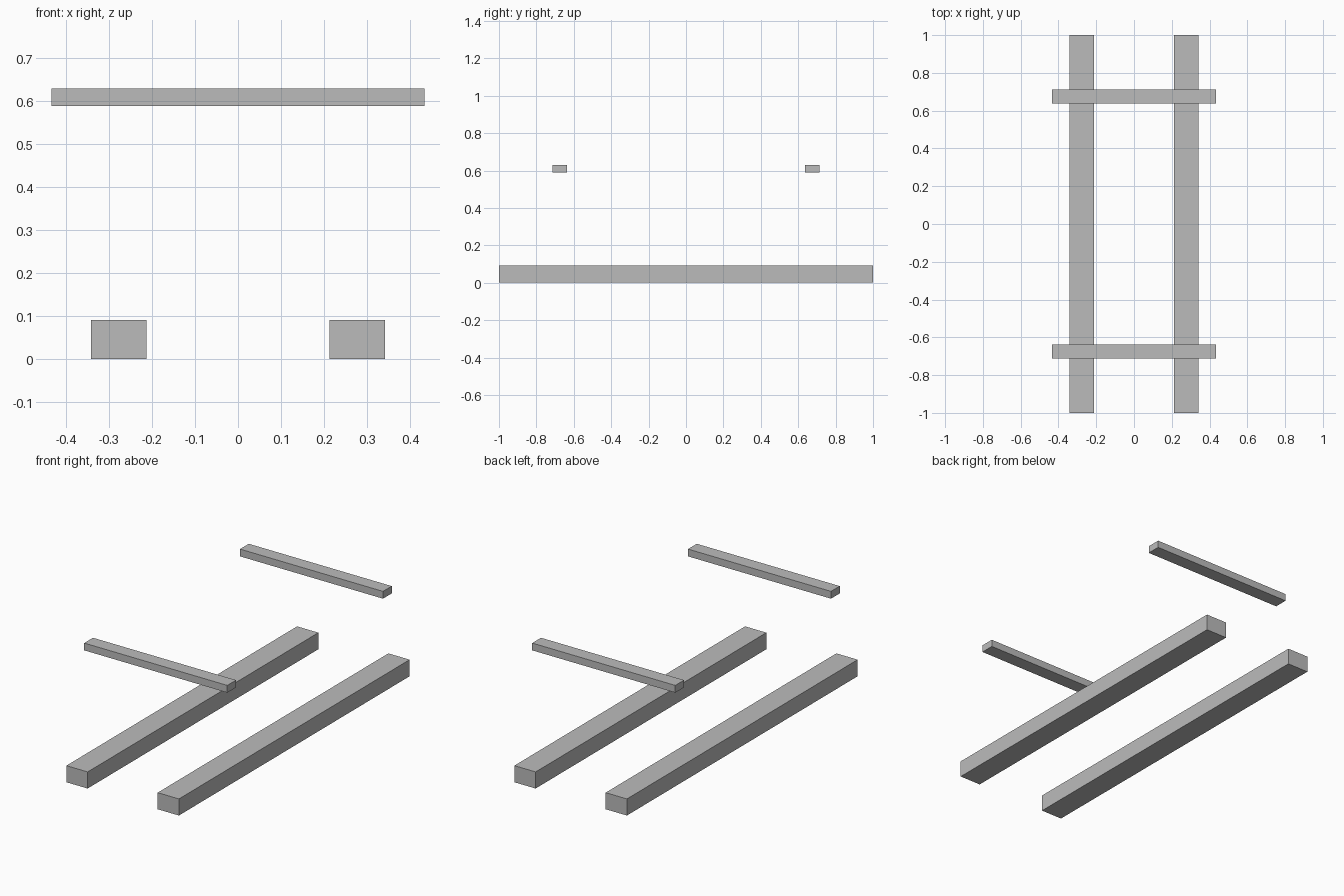
import bpy

cube = bpy.data.objects.get("Cube")
if cube:
    bpy.data.objects.remove(cube, do_unlink=True)

# Single plain grey
grey = bpy.data.materials.new("plain_grey")
grey.use_nodes = True
colour = (0.5, 0.5, 0.5, 1)
grey.diffuse_color = colour
grey.node_tree.nodes["Principled BSDF"].inputs["Base Color"].default_value = colour


def beam(name, centre, size):
    """Add a square-edged beam with its size applied to the mesh."""
    bpy.ops.mesh.primitive_cube_add(size=1, location=centre)
    obj = bpy.context.object
    obj.name = name
    for v in obj.data.vertices:
        v.co = [c * s for c, s in zip(v.co, size)]
    obj.data.materials.append(grey)


# Long rails on the ground
for side, sign in (("left", 1), ("right", -1)):
    beam(side + "_rail", (sign * 0.277, 0, 0.0455), (0.129, 2, 0.091))

# Raised crossbars
for end, sign in (("front", -1), ("back", 1)):
    beam(end + "_crossbar", (0, sign * 0.675, 0.609), (0.868, 0.076, 0.04))
